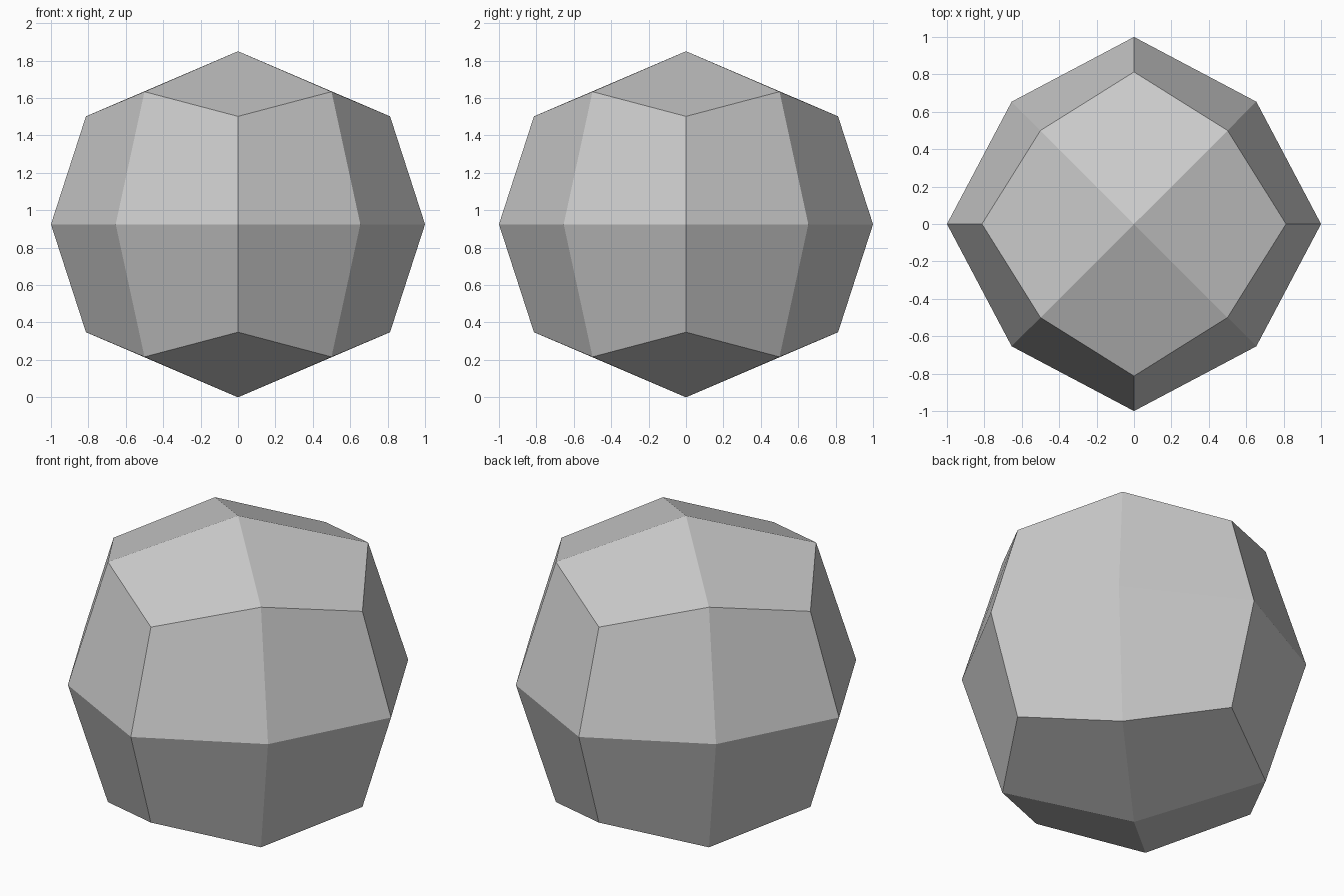
import bpy, bmesh
from math import sin, cos, pi

cube = bpy.data.objects.get("Cube")
if cube:
    bpy.data.objects.remove(cube, do_unlink=True)

MID = 0.925            # height of the widest ring
TOP = 2 * MID

# Plain grey stone colour
grey = bpy.data.materials.new("grey")
grey.use_nodes = True
colour = (0.6, 0.6, 0.6, 1)
grey.diffuse_color = colour
grey.node_tree.nodes["Principled BSDF"].inputs["Base Color"].default_value = colour

bm = bmesh.new()


def ring(axis_r, axis_z, diag_r, diag_z):
    """Eight vertices, alternating between axis and diagonal directions."""
    verts = []
    for i in range(8):
        r, z = (diag_r, diag_z) if i % 2 else (axis_r, axis_z)
        verts.append(bm.verts.new((r * cos(i * pi / 4), r * sin(i * pi / 4), z)))
    return verts


# Axis and diagonal radius and height of each ring
diag = 2 ** 0.5
lower = ring(0.813, TOP - 1.502, 0.5 * diag, TOP - 1.634)
middle = ring(1.0, MID, 0.654 * diag, MID)
upper = ring(0.813, 1.502, 0.5 * diag, 1.634)

# Side facets
for a, b in ((lower, middle), (middle, upper)):
    for i in range(8):
        j = (i + 1) % 8
        bm.faces.new((a[i], a[j], b[j], b[i]))

# Four kite facets meeting at each pole
for loop, z in ((lower, 0), (upper, TOP)):
    pole = bm.verts.new((0, 0, z))
    for i in range(0, 8, 2):
        bm.faces.new((pole, loop[i - 1], loop[i], loop[i + 1]))

bmesh.ops.recalc_face_normals(bm, faces=bm.faces)
mesh = bpy.data.meshes.new("faceted_ball")
bm.to_mesh(mesh)
bm.free()
mesh.materials.append(grey)
ball = bpy.data.objects.new("faceted_ball", mesh)
bpy.context.collection.objects.link(ball)
